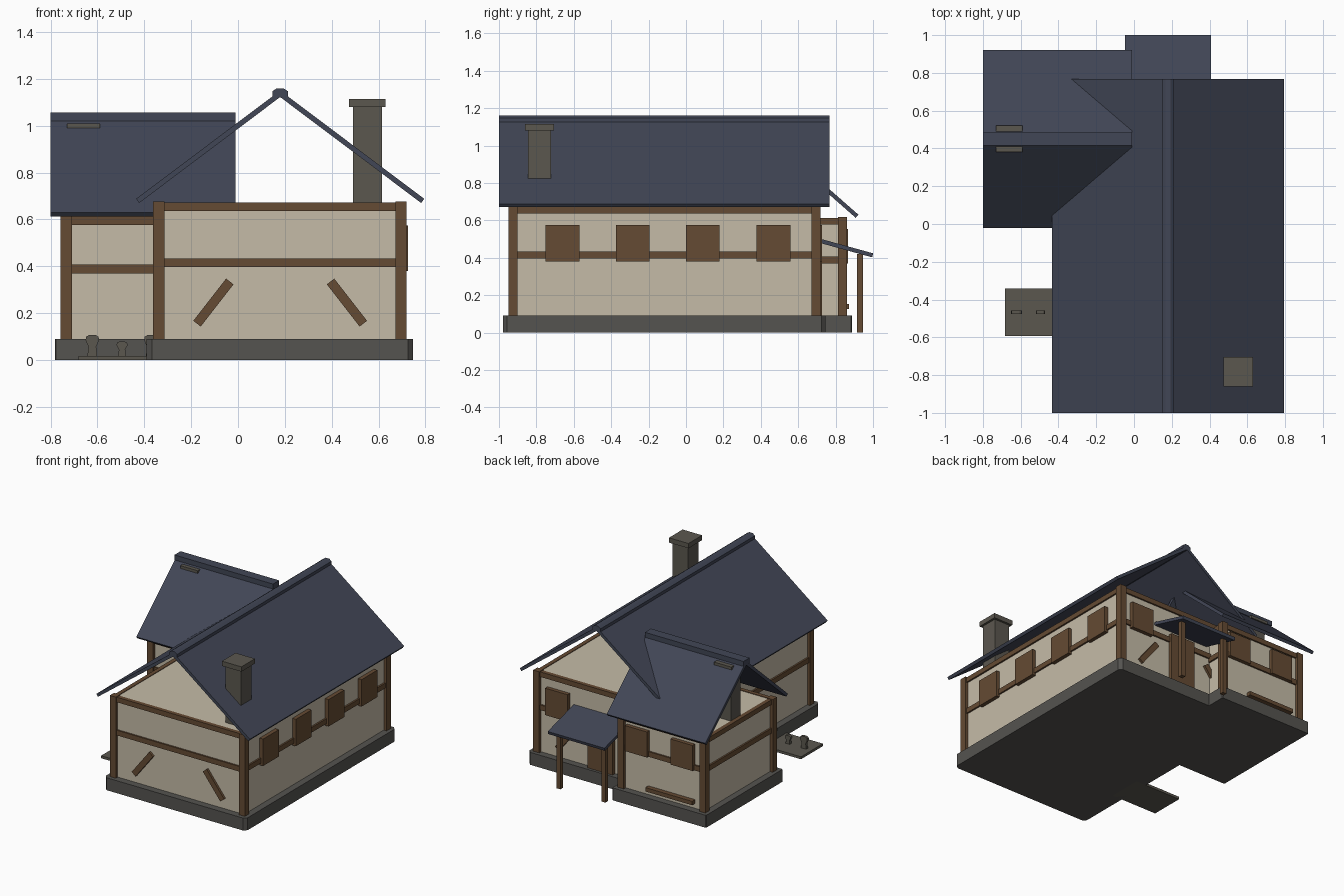
import bpy, bmesh, math
from mathutils import Vector

if "Cube" in bpy.data.objects:
    bpy.data.objects.remove(bpy.data.objects["Cube"])


def mat(name, r, g, b):
    m = bpy.data.materials.new(name)
    m.diffuse_color = (r, g, b, 1)
    m.use_nodes = True
    m.node_tree.nodes["Principled BSDF"].inputs["Base Color"].default_value = m.diffuse_color
    return m


PLASTER = mat("cream_plaster", 0.56, 0.50, 0.39)
WOOD = mat("brown_timber", 0.130, 0.070, 0.033)
ROOF = mat("slate_blue", 0.053, 0.061, 0.092)
STONE = mat("warm_stone", 0.105, 0.096, 0.078)
BASE = mat("foundation_stone", 0.090, 0.087, 0.080)


def prism(name, profile, lo, hi, axis, m):
    """Extrude a 2D profile along an axis: 'x' uses (y,z), 'y' uses (x,z), 'z' uses (x,y)."""
    place = {"x": lambda p, t: (t, p[0], p[1]),
             "y": lambda p, t: (p[0], t, p[1]),
             "z": lambda p, t: (p[0], p[1], t)}[axis]
    bm = bmesh.new()
    a = [bm.verts.new(place(p, lo)) for p in profile]
    b = [bm.verts.new(place(p, hi)) for p in profile]
    n = len(profile)
    bm.faces.new(a)
    bm.faces.new(b[::-1])
    for i in range(n):
        bm.faces.new((a[i], b[i], b[(i + 1) % n], a[(i + 1) % n]))
    bmesh.ops.recalc_face_normals(bm, faces=bm.faces)
    me = bpy.data.meshes.new(name)
    bm.to_mesh(me)
    bm.free()
    me.materials.append(m)
    ob = bpy.data.objects.new(name, me)
    bpy.context.collection.objects.link(ob)
    return ob


def box(name, x0, x1, y0, y1, z0, z1, m):
    return prism(name, [(x0, y0), (x1, y0), (x1, y1), (x0, y1)], z0, z1, "z", m)


def bar(name, p, q, width, lo, hi, axis, m):
    """Straight bar between two profile points."""
    p, q = Vector(p), Vector(q)
    d = (q - p).normalized() * width / 2
    s = Vector((-d.y, d.x))
    return prism(name, [p + s, q + s, q - s, p - s], lo, hi, axis, m)


def foundation(name, x0, x1, y0, y1, c=0.022):
    prism(name, [(x0 + c, y0), (x1 - c, y0), (x1, y0 + c), (x1, y1 - c),
                 (x1 - c, y1), (x0 + c, y1), (x0, y1 - c), (x0, y0 + c)], 0, 0.09, "z", BASE)


def framed_block(name, x0, x1, y0, y1, top, mid):
    """Plaster box with corner posts and two rings of beams."""
    w, t, o = 0.048, 0.022, 0.01
    box(name + "_walls", x0 + t, x1 - t, y0 + t, y1 - t, 0.08, top - 0.008, PLASTER)
    for x in (x0, x1 - w):
        for y in (y0, y1 - w):
            box(name + "_post", x, x + w, y, y + w, 0.09, top, WOOD)
    for z0, z1 in ((top - 0.04, top - 0.004), (mid, mid + 0.037)):
        for y in (y0 + o, y1 - o - 0.03):
            box(name + "_beam_long", x0 + w, x1 - w, y, y + 0.03, z0, z1, WOOD)
        for x in (x0 + o, x1 - o - 0.03):
            box(name + "_beam_side", x, x + 0.03, y0 + w, y1 - w, z0, z1, WOOD)


def gable_roof(name, mid, half, eave, ridge, thick, lo, hi, axis):
    """Thin open gable roof slab; eave and ridge are heights of the upper surface."""
    slope = (ridge - eave) / half
    L = math.hypot(1, slope)
    v = thick * L
    dx, dz = thick * slope / L, thick / L
    prism(name, [(mid - half, eave), (mid, ridge), (mid + half, eave),
                 (mid + half - dx, eave - dz), (mid, ridge - v),
                 (mid - half + dx, eave - dz)], lo, hi, axis, ROOF)


def chimney(name, x, y, r, cap, z0, z1, z2):
    box(name + "_shaft", x - r, x + r, y - r, y + r, z0, z1, STONE)
    box(name + "_cap", x - cap, x + cap, y - cap, y + cap, z1, z2, STONE)


# Main house and side wing
foundation("main_foundation", -0.39, 0.747, -0.978, 0.747)
foundation("wing_foundation", -0.782, -0.03, 0.01, 0.888, 0.005)
framed_block("main", -0.362, 0.72, -0.95, 0.72, 0.677, 0.397)
framed_block("wing", -0.757, -0.055, 0.04, 0.86, 0.617, 0.37)

# Roofs with ridge caps
gable_roof("main_roof", 0.18, 0.615, 0.688, 1.15, 0.022, -1.0, 0.767, "y")
prism("main_ridge_cap", [(0.147, 1.12), (0.147, 1.147), (0.166, 1.16), (0.194, 1.16),
                         (0.213, 1.147), (0.213, 1.12)], -1.0, 0.767, "y", ROOF)
gable_roof("wing_roof", 0.45, 0.472, 0.63, 1.045, 0.022, -0.8, -0.01, "x")
box("wing_ridge_cap", -0.8, -0.01, 0.415, 0.485, 1.02, 1.056, ROOF)

# Chimneys
chimney("main_chimney", 0.552, -0.783, 0.062, 0.078, 0.6, 1.08, 1.115)
chimney("wing_chimney", -0.66, 0.452, 0.055, 0.07, 0.55, 0.99, 1.01)

# Shuttered windows on the right side, back and wing back
for y in (-0.66, -0.285, 0.09, 0.468):
    box("right_shutter", 0.69, 0.726, y - 0.09, y + 0.09, 0.38, 0.575, WOOD)
box("back_shutter", 0.44, 0.62, 0.69, 0.726, 0.38, 0.575, WOOD)
for x in (-0.205, -0.57):
    box("wing_shutter", x - 0.088, x + 0.088, 0.83, 0.866, 0.37, 0.555, WOOD)
box("wing_rail", -0.66, -0.285, 0.83, 0.872, 0.125, 0.153, WOOD)

# Diagonal braces on front and back
for lo, hi in ((-0.945, -0.92), (0.69, 0.715)):
    for s in (-1, 1):
        bar("brace", (0.18 + s * 0.355, 0.155), (0.18 + s * 0.215, 0.335), 0.04, lo, hi, "y", WOOD)

# Back door and porch
box("door", 0.08, 0.28, 0.69, 0.727, 0.09, 0.455, WOOD)
bar("porch_roof", (0.70, 0.495), (0.998, 0.413), 0.022, -0.047, 0.407, "x", ROOF)
for x in (0.0, 0.36):
    box("porch_post", x - 0.016, x + 0.016, 0.914, 0.946, 0, 0.42, WOOD)

# Stone slab at the left with three flared stones
box("side_slab", -0.682, -0.31, -0.592, -0.342, 0, 0.018, STONE)
for x, h in ((-0.622, 0.09), (-0.495, 0.062), (-0.372, 0.09)):
    r = 0.2 * h + 0.012
    half = [(0.7, 0), (0.55, 0.45), (0.95, 0.75), (0.9, 0.92), (0.5, 1)]
    prof = [(x + a * r, 0.016 + b * h) for a, b in half]
    prof += [(x - a * r, 0.016 + b * h) for a, b in reversed(half)]
    prism("flared_stone", prof, -0.477, -0.457, "y", STONE)
